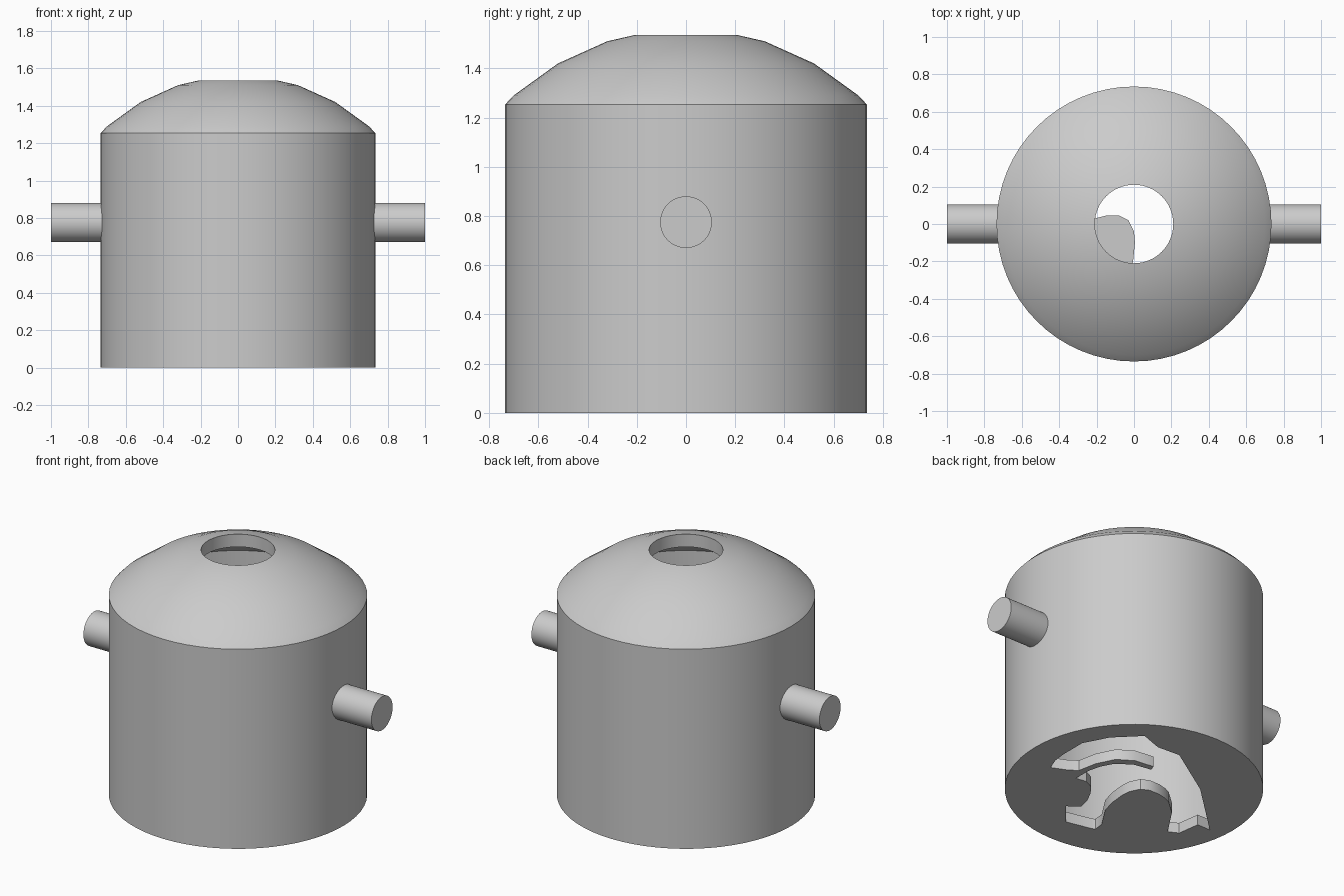
import bpy, bmesh, math
from mathutils import Matrix, Vector

cube = bpy.data.objects.get("Cube")
if cube:
    bpy.data.objects.remove(cube, do_unlink=True)

SIDES = 64
FLOOR = 0.066      # thickness of the pierced floor
R_OUT, R_IN = 0.735, 0.665
PIN_R, PIN_Z = 0.105, 0.775

grey = bpy.data.materials.new("plain_grey")
grey.use_nodes = True
colour = (0.6, 0.6, 0.6, 1)
grey.diffuse_color = colour
grey.node_tree.nodes["Principled BSDF"].inputs["Base Color"].default_value = colour


def finish(name, bm):
    """Turn a bmesh into a smooth shaded object with sharp edges kept."""
    bmesh.ops.recalc_face_normals(bm, faces=bm.faces[:])
    mesh = bpy.data.meshes.new(name)
    bm.to_mesh(mesh)
    bm.free()
    mesh.materials.append(grey)
    obj = bpy.data.objects.new(name, mesh)
    bpy.context.collection.objects.link(obj)
    bpy.ops.object.select_all(action="DESELECT")
    obj.select_set(True)
    bpy.context.view_layer.objects.active = obj
    bpy.ops.object.shade_smooth_by_angle(angle=math.radians(32))
    return obj


def loop_edges(bm, verts):
    """Closed ring of edges through the given vertices."""
    edges = []
    for a, b in zip(verts, verts[1:] + verts[:1]):
        edges.append(bm.edges.get((a, b)) or bm.edges.new((a, b)))
    return edges


def ring(bm, radius, z):
    steps = [2 * math.pi * i / SIDES for i in range(SIDES)]
    return [bm.verts.new((radius * math.cos(a), radius * math.sin(a), z)) for a in steps]


def bridge(bm, lower, upper):
    n = len(lower)
    for i in range(n):
        j = (i + 1) % n
        bm.faces.new((lower[i], lower[j], upper[j], upper[i]))


# Hollow body: outer wall, dome, round top hole, then back down inside
profile = [(R_OUT, 0), (R_OUT, 1.253), (0.7, 1.29), (0.52, 1.42), (0.32, 1.51), (0.21, 1.535),
           (0.21, 1.455), (0.31, 1.43), (0.49, 1.345), (R_IN, 1.22), (R_IN, FLOOR)]

# Swirling cut-out in the floor, walked as one closed outline
rim = [(.52, -.12), (.55, -.04), (.56, .04), (.56, .21), (.48, .36), (.34, .5),
       (.2, .45), (.05, .46), (-.29, .24), (-.63, -.08)]
lower_edge = [(-.54, -.08), (-.52, -.22), (-.46, -.25)]
centre_tongue = [(-.34, -.07), (-.25, .01), (-.21, .03), (-.15, .045), (-.08, .045),
                 (-.03, .02), (0, -.04), (.005, -.1), (-.005, -.2), (-.03, -.29), (-.12, -.43)]
front_edge = [(-.125, -.49), (-.11, -.5), (.056, -.537), (.17, -.4)]
side_tongue = [(.1, -.35), (.12, -.27), (.155, -.2), (.2, -.14), (.26, -.11), (.33, -.12)]
thin_arm = [(.33, -.01), (.31, .07), (.27, .145), (.18, .21), (.065, .23),
            (.077, .265), (.2, .25), (.295, .19), (.35, .08), (.375, -.04), (.42, -.075)]
outline = rim + lower_edge + centre_tongue + front_edge + side_tongue + thin_arm

bm = bmesh.new()
rings = [ring(bm, r, z) for r, z in profile]
for lower, upper in zip(rings, rings[1:]):
    bridge(bm, lower, upper)
cut_low = [bm.verts.new((x, y, 0)) for x, y in outline]
cut_high = [bm.verts.new((x, y, FLOOR)) for x, y in outline]
bridge(bm, cut_low, cut_high)
for outer, inner, up in ((rings[0], cut_low, -1), (rings[-1], cut_high, 1)):
    bmesh.ops.triangle_fill(bm, use_beauty=True, normal=Vector((0, 0, up)),
                            edges=loop_edges(bm, outer) + loop_edges(bm, inner))
finish("hollow_body", bm)

# Side pins, one on each side
for name, side in (("left_pin", 1), ("right_pin", -1)):
    bm = bmesh.new()
    start = R_IN + 0.03
    place = Matrix.Translation((side * (1 + start) / 2, 0, PIN_Z)) @ Matrix.Rotation(math.pi / 2, 4, "Y")
    bmesh.ops.create_cone(bm, cap_ends=True, segments=48, radius1=PIN_R, radius2=PIN_R,
                          depth=1 - start, matrix=place)
    finish(name, bm)
